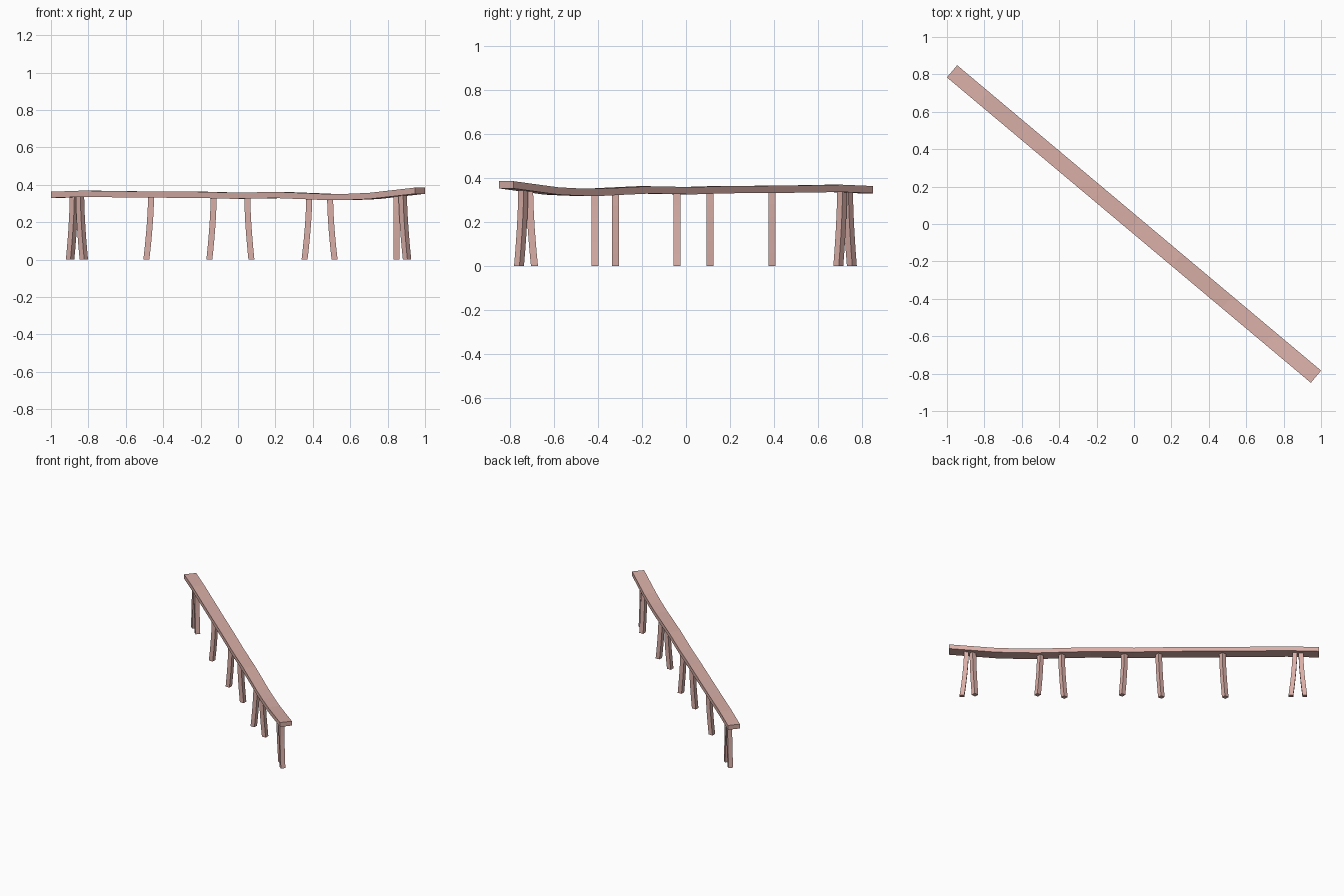
import bpy, bmesh, math
from mathutils import Vector

if "Cube" in bpy.data.objects:
    bpy.data.objects.remove(bpy.data.objects["Cube"])

ANG = math.radians(-40)                      # plank runs diagonally
U = Vector((math.cos(ANG), math.sin(ANG), 0))
V = Vector((-U.y, U.x, 0))

mat = bpy.data.materials.new("pink_wood")
mat.diffuse_color = (0.7, 0.43, 0.39, 1)
mat.use_nodes = True
mat.node_tree.nodes["Principled BSDF"].inputs["Base Color"].default_value = mat.diffuse_color

# underside height of the plank along its length
PROFILE = [(-1.27, .330), (-1.05, .336), (-.8, .333), (-.5, .331), (-.25, .330),
           (0, .325), (.3, .329), (.5, .323), (.65, .318), (.8, .319),
           (.95, .324), (1.1, .337), (1.27, .352)]


def underside(u):
    for (a, za), (b, zb) in zip(PROFILE, PROFILE[1:]):
        if a <= u <= b:
            return za + (zb - za) * (u - a) / (b - a)
    return PROFILE[-1][1]


def loft(name, rings):
    """Skin a list of four-point rings and cap both ends."""
    bm = bmesh.new()
    vs = [[bm.verts.new(p) for p in r] for r in rings]
    for a, b in zip(vs, vs[1:]):
        for i in range(4):
            j = (i + 1) % 4
            bm.faces.new((a[i], a[j], b[j], b[i]))
    bm.faces.new(vs[0])
    bm.faces.new(vs[-1])
    bmesh.ops.recalc_face_normals(bm, faces=bm.faces)
    me = bpy.data.meshes.new(name)
    bm.to_mesh(me)
    bm.free()
    me.materials.append(mat)
    ob = bpy.data.objects.new(name, me)
    bpy.context.collection.objects.link(ob)
    return ob


# wavy plank
W, T = .0425, .033
loft("plank", [[U * u + V * s * W + Vector((0, 0, z + h * T))
                for s, h in ((-1, 0), (1, 0), (1, 1), (-1, 1))]
               for u, z in PROFILE])


def leg(name, u, bend, side, size=.032, steps=6):
    """Square leg whose foot sweeps outwards along the given side."""
    across = Vector((-side.y, side.x, 0))
    top = underside(u) + .006
    rings = []
    for i in range(steps + 1):
        t = i / steps
        c = U * u + side * bend * t ** 1.6 + Vector((0, 0, top * (1 - t)))
        rings.append([c + (side * a + across * b) * size / 2
                      for a, b in ((-1, -1), (1, -1), (1, 1), (-1, 1))])
    loft(name, rings)


# middle legs, square to the world axes
X, Y = Vector((1, 0, 0)), Vector((0, 1, 0))
for i, (u, bend) in enumerate([(-.607, -.025), (-.17, -.023), (.065, .022),
                               (.497, -.025), (.643, .024)]):
    leg(f"middle_leg_{i + 1}", u, bend, X)

# end legs
leg("left_end_outer_leg", -1.145, -.027, U)
leg("left_end_inner_leg", -1.103, .027, U)
leg("right_end_outer_leg", 1.15, .03, U)
leg("right_end_inner_leg", 1.105, .022, Y)
